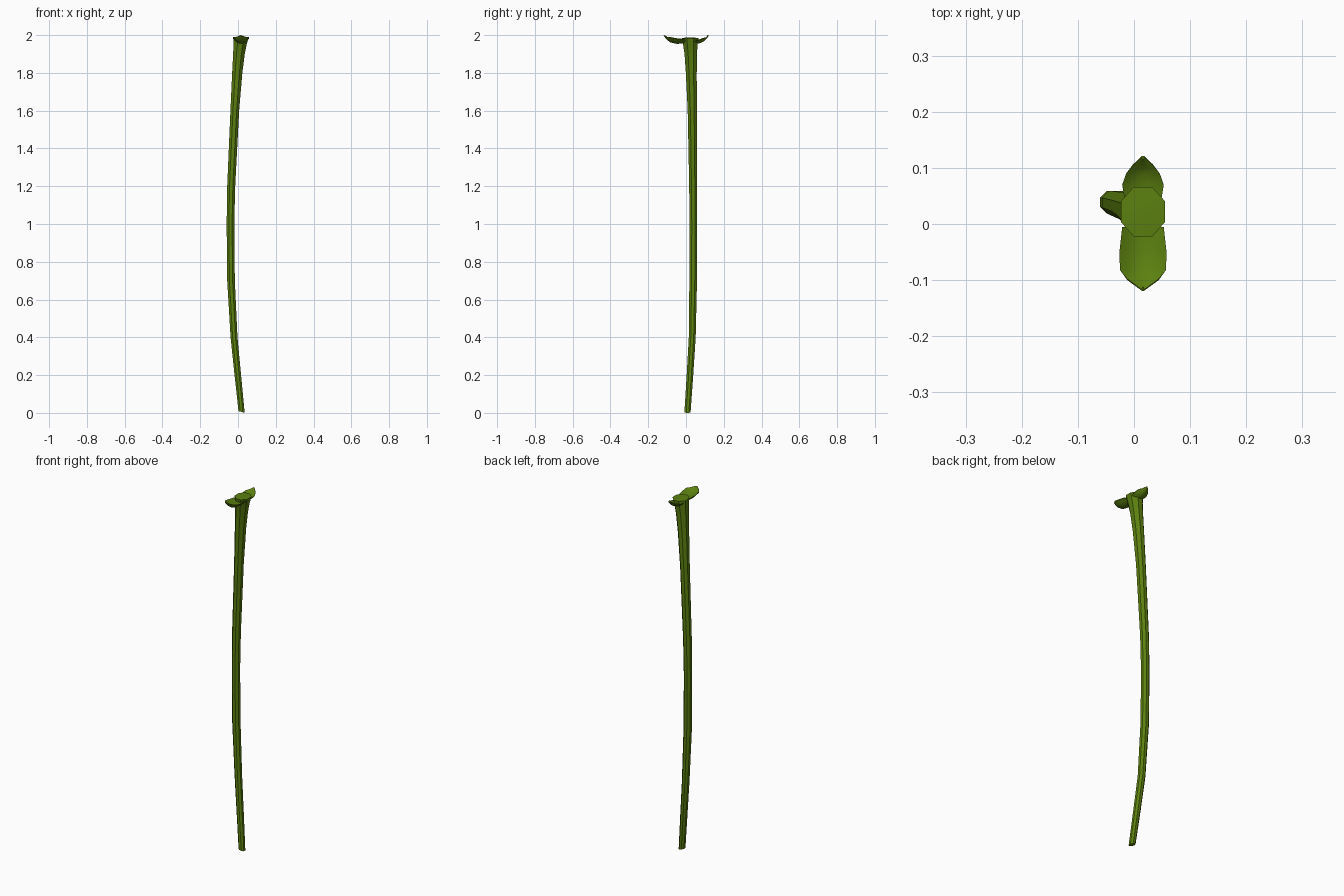
import bpy, bmesh, math

if "Cube" in bpy.data.objects:
    bpy.data.objects.remove(bpy.data.objects["Cube"])

green = bpy.data.materials.new("stem_green")
green.diffuse_color = (0.105, 0.215, 0.005, 1)
green.use_nodes = True
green.node_tree.nodes["Principled BSDF"].inputs["Base Color"].default_value = green.diffuse_color


def make(name, verts, faces, angle):
    me = bpy.data.meshes.new(name)
    me.from_pydata(verts, [], faces)
    bm = bmesh.new()
    bm.from_mesh(me)
    bmesh.ops.recalc_face_normals(bm, faces=bm.faces)
    bm.to_mesh(me)
    bm.free()
    me.materials.append(green)
    ob = bpy.data.objects.new(name, me)
    bpy.context.collection.objects.link(ob)
    bpy.context.view_layer.objects.active = ob
    ob.select_set(True)
    bpy.ops.object.shade_smooth_by_angle(angle=math.radians(angle))
    ob.select_set(False)
    return ob


# Bowed stem: z, centre x, centre y, radius x, radius y
rings = [(0.005, .019, .008, .017, .017), (0.2, -.001, .021, .018, .018),
         (0.4, -.021, .033, .019, .019), (0.7, -.037, .038, .021, .021),
         (1.0, -.040, .039, .021, .021), (1.2, -.036, .038, .022, .022),
         (1.6, -.017, .033, .024, .025), (1.8, -.004, .028, .028, .030),
         (1.9, .005, .025, .032, .034), (1.95, .011, .023, .036, .040),
         (1.985, .016, .022, .041, .046)]
N = 8
verts, faces = [], []
for z, cx, cy, rx, ry in rings:
    for k in range(N):
        a = math.tau * (k + 0.5) / N
        tilt = 0
        if z < 0.1:
            tilt = -0.005 * math.cos(a)
        verts.append((cx + rx * math.cos(a) / 0.96, cy + ry * math.sin(a) / 0.96, z + tilt))
for i in range(len(rings) - 1):
    for k in range(N):
        j = (k + 1) % N
        faces.append((i * N + k, i * N + j, (i + 1) * N + j, (i + 1) * N + k))
faces.append(tuple(range(N))[::-1])
# domed stem top
top = (len(rings) - 1) * N
verts.append((.016, .022, 1.988))
faces += [(top + k, top + (k + 1) % N, len(verts) - 1) for k in range(N)]
make("stem", verts, faces, 40)


# Cupped leaves at the top: path of y, z, half width, edge rise
def leaf(name, path, cx, thick):
    M = 7
    v, f = [], []
    for up in (0, 1):
        for y, z, hw, rise in path:
            for k in range(M):
                t = -1 + 2 * k / (M - 1)
                s = thick * up * (1 - 0.7 * t * t)
                v.append((cx + hw * t, y - math.copysign(s, y) * (0.6 if z > 1.97 else 0),
                          z + rise * t * t + s * (0.3 if z > 1.97 else 1)))
    R = len(path)
    idx = lambda u, i, k: (u * R + i) * M + k
    for u in (0, 1):
        for i in range(R - 1):
            for k in range(M - 1):
                f.append((idx(u, i, k), idx(u, i, k + 1), idx(u, i + 1, k + 1), idx(u, i + 1, k)))
    # rim
    loop = ([(0, k) for k in range(M)] + [(i, M - 1) for i in range(1, R)]
            + [(R - 1, k) for k in range(M - 2, -1, -1)] + [(i, 0) for i in range(R - 2, 0, -1)])
    for a, b in zip(loop, loop[1:] + loop[:1]):
        f.append((idx(0, *a), idx(0, *b), idx(1, *b), idx(1, *a)))
    make(name, v, f, 40)


leaf("front_leaf", [(-.005, 1.955, .037, .020), (-.05, 1.954, .042, .026),
                    (-.082, 1.961, .041, .025), (-.100, 1.974, .028, .015),
                    (-.119, 1.997, .002, 0)], .016, .012)
leaf("back_leaf", [(.045, 1.955, .033, .014), (.07, 1.956, .037, .018),
                   (.09, 1.964, .030, .018), (.106, 1.977, .018, .010),
                   (.121, 1.997, .002, 0)], .016, .010)
